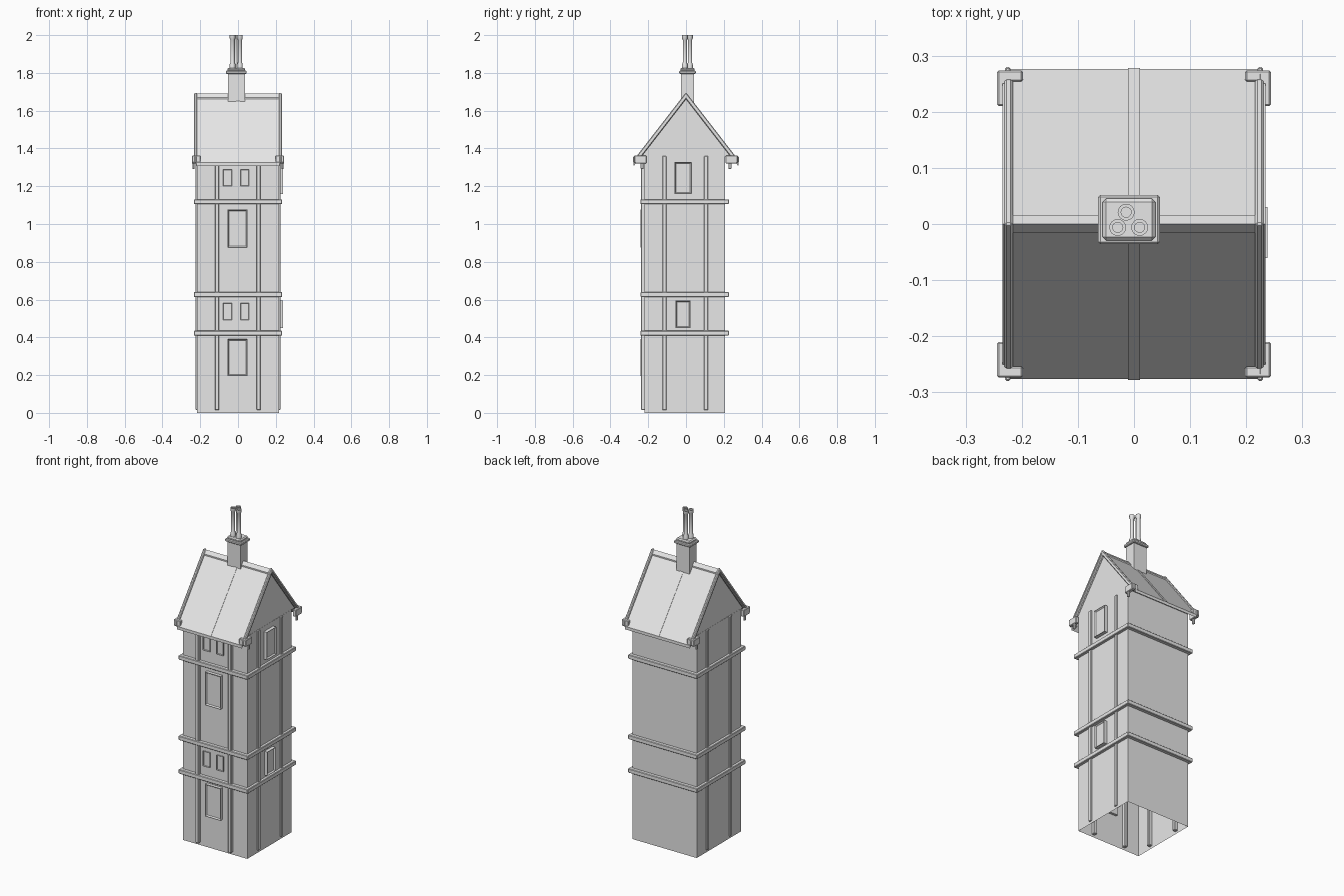
import bpy, bmesh, math
from mathutils import Matrix, Vector

cube = bpy.data.objects.get("Cube")
if cube:
    bpy.data.objects.remove(cube, do_unlink=True)

grey = bpy.data.materials.new("plain_grey")
grey.use_nodes = True
grey.diffuse_color = (0.8, 0.8, 0.8, 1)
grey.node_tree.nodes["Principled BSDF"].inputs["Base Color"].default_value = (0.8, 0.8, 0.8, 1)


def finish(name, bm, bevel=0.0):
    bmesh.ops.recalc_face_normals(bm, faces=bm.faces)
    mesh = bpy.data.meshes.new(name)
    bm.to_mesh(mesh)
    bm.free()
    mesh.materials.append(grey)
    obj = bpy.data.objects.new(name, mesh)
    bpy.context.collection.objects.link(obj)
    if bevel:
        mod = obj.modifiers.new("bevel", "BEVEL")
        mod.width = bevel
        mod.segments = 1
    return obj


def add_box(bm, x, y, z):
    """Add a box given (min, max) pairs along each axis."""
    size = [abs(a[1] - a[0]) for a in (x, y, z)]
    mid = Vector([(a[0] + a[1]) / 2 for a in (x, y, z)])
    m = Matrix.Translation(mid) @ Matrix.Diagonal((*size, 1))
    return bmesh.ops.create_cube(bm, size=1, matrix=m)["verts"]


def box(name, x, y, z, bevel=0.0):
    bm = bmesh.new()
    add_box(bm, x, y, z)
    return finish(name, bm, bevel)


def prism(name, profile, x0, x1, bevel=0.0):
    """Extrude a (y, z) outline along x."""
    bm = bmesh.new()
    face = bm.faces.new([bm.verts.new((x0, y, z)) for y, z in profile])
    ext = bmesh.ops.extrude_face_region(bm, geom=[face])["geom"]
    moved = [v for v in ext if isinstance(v, bmesh.types.BMVert)]
    bmesh.ops.translate(bm, verts=moved, vec=(x1 - x0, 0, 0))
    return finish(name, bm, bevel)


SLOPE = 1.29


def chevron(apex, half, thick):
    low = apex - SLOPE * half
    return [(-half, low), (0, apex), (half, low),
            (half, low - thick), (0, apex - thick), (-half, low - thick)]


def panel(name, u, z, front, rim, turn=0.0):
    """Framed, recessed panel facing the front, or +x after a quarter turn."""
    bm = bmesh.new()
    add_box(bm, u, (-front, -0.205), z)
    bm.normal_update()
    face = min(bm.faces, key=lambda f: f.calc_center_median().y)
    bmesh.ops.inset_region(bm, faces=[face], thickness=rim / 3)
    bmesh.ops.inset_region(bm, faces=[face], thickness=rim)
    bmesh.ops.translate(bm, verts=face.verts, vec=(0, 0.008, 0))
    bm.transform(Matrix.Rotation(turn, 4, "Z"))
    return finish(name, bm)


# Tower walls, open underneath
WX, FRONT, BACK = 0.217, -0.22, 0.206
bm = bmesh.new()
add_box(bm, (-WX, WX), (FRONT, BACK), (0, 1.36))
bm.faces.ensure_lookup_table()
floor = min(bm.faces, key=lambda f: f.calc_center_median().z)
bmesh.ops.delete(bm, geom=[floor], context="FACES_ONLY")
finish("tower_walls", bm)

# Timber posts on the front and both sides
for i in (-0.111, 0.109):
    box("front_post", (i - 0.011, i + 0.011), (-0.238, -0.2), (0.015, 1.34), 0.003)
    for s in (-1, 1):
        box("side_post", (s * 0.195, s * 0.225), (i - 0.014, i + 0.008), (0.015, 1.36), 0.003)

# Horizontal bands around the tower
for z in (0.422, 0.627, 1.118):
    bm = bmesh.new()
    zz = (z - 0.013, z + 0.013)
    add_box(bm, (-0.234, 0.234), (-0.241, -0.21), zz)
    add_box(bm, (-0.234, 0.234), (0.196, 0.227), zz)
    for s in (-1, 1):
        add_box(bm, (s * 0.207, s * 0.234), (-0.225, 0.21), zz)
    finish("timber_band", bm, 0.003)

# Tall front openings and the paired small windows
for z in ((0.196, 0.392), (0.875, 1.077)):
    panel("tall_window", (-0.055, 0.05), z, 0.24, 0.008)
for z in ((0.492, 0.583), (1.2, 1.288)):
    for x in ((-0.08, -0.032), (0.013, 0.059)):
        panel("small_window", x, z, 0.227, 0.003)

# Side windows
for u, z in (((-0.056, 0.024), (0.45, 0.595)), ((-0.061, 0.03), (1.16, 1.328))):
    panel("side_window", u, z, 0.238, 0.008, math.pi / 2)

# Gable block, roof sheets, centre strip and ridge cap
prism("gable_block", [(-0.242, 1.358), (0, 1.67), (0.242, 1.358)], -0.216, 0.216)
prism("roof", chevron(1.682, 0.276, 0.018), -0.22, 0.22)
prism("roof_strip", chevron(1.685, 0.278, 0.018), -0.011, 0.011)
prism("ridge_cap", chevron(1.69, 0.016, 0.018), -0.22, 0.22)

# Barge boards on each gable end
for s in (-1, 1):
    prism("barge_board", chevron(1.697, 0.258, 0.036), s * 0.216, s * 0.231, 0.004)
    prism("barge_moulding", chevron(1.69, 0.25, 0.014), s * 0.216, s * 0.234)

# Eave brackets at the four corners
for sx in (-1, 1):
    for sy in (-1, 1):
        bm = bmesh.new()
        add_box(bm, (sx * 0.222, sx * 0.244), (sy * 0.21, sy * 0.27), (1.32, 1.362))
        add_box(bm, (sx * 0.198, sx * 0.244), (sy * 0.254, sy * 0.274), (1.325, 1.362))
        add_box(bm, (sx * 0.22, sx * 0.23), (sy * 0.264, sy * 0.28), (1.325, 1.358))
        add_box(bm, (sx * 0.229, sx * 0.241), (sy * 0.225, sy * 0.24), (1.29, 1.325))
        finish("eave_bracket", bm, 0.003)

# Chimney stack with stepped cap
CX, CY = -0.009, 0.008


def chimney_box(name, hx, hy, z, bevel=0.0):
    box(name, (CX - hx, CX + hx), (CY - hy, CY + hy), z, bevel)


chimney_box("chimney_stack", 0.045, 0.034, (1.62, 1.81))
chimney_box("chimney_cap", 0.055, 0.044, (1.795, 1.812), 0.004)
chimney_box("chimney_cap_top", 0.047, 0.037, (1.808, 1.827), 0.006)

# Three hollow chimney pots
profile = [(0.015, 1.82), (0.015, 1.845), (0.011, 1.855), (0.011, 1.975),
           (0.015, 1.982), (0.015, 2.0), (0.009, 2.0), (0.009, 1.9), (0, 1.9)]
for x, y in ((-0.014, 0.021), (-0.029, -0.006), (0.01, -0.006)):
    bm = bmesh.new()
    verts = [bm.verts.new((x + r, y, z)) for r, z in profile]
    edges = [bm.edges.new(pair) for pair in zip(verts, verts[1:])]
    bmesh.ops.spin(bm, geom=verts + edges, cent=(x, y, 0), axis=(0, 0, 1),
                   angle=math.tau, steps=16)
    bmesh.ops.remove_doubles(bm, verts=bm.verts, dist=0.0005)
    pot = finish("chimney_pot", bm)
    bpy.ops.object.select_all(action="DESELECT")
    pot.select_set(True)
    bpy.context.view_layer.objects.active = pot
    bpy.ops.object.shade_smooth_by_angle(angle=math.radians(35))
